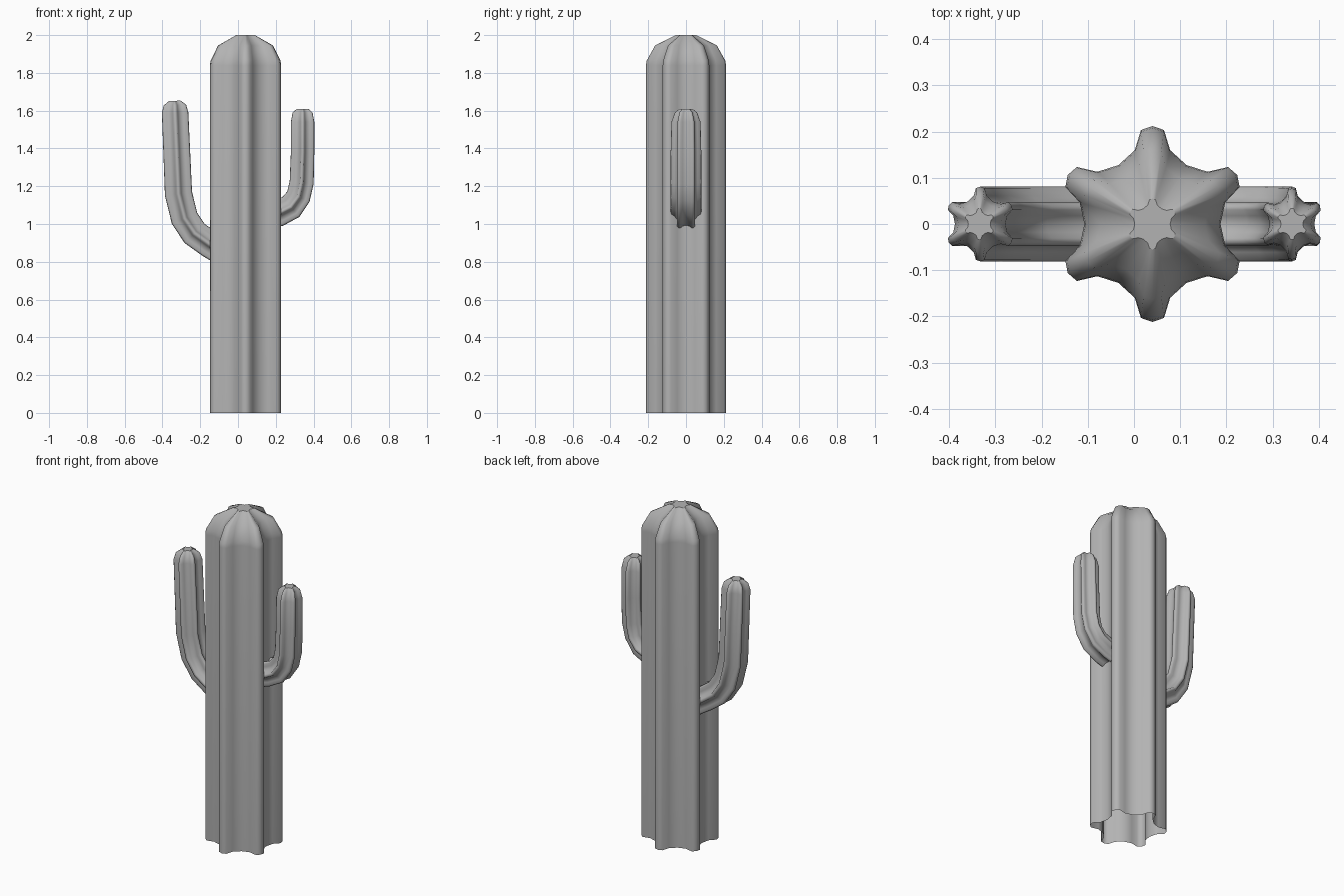
import bpy, bmesh, math
from mathutils import Vector

if "Cube" in bpy.data.objects:
    bpy.data.objects.remove(bpy.data.objects["Cube"])

# One rib of the six-ribbed cross-section: (angle from rib tip, radius)
RIB = [(-13.5, 0.775), (-7, 0.967), (0, 1.0), (7, 0.967), (13.5, 0.775), (30, 0.695)]

# Darker grey skin
skin = bpy.data.materials.new("dark_grey")
skin.diffuse_color = (0.45, 0.45, 0.45, 1)
skin.use_nodes = True
skin.node_tree.nodes["Principled BSDF"].inputs["Base Color"].default_value = skin.diffuse_color


def star_section(radius):
    pts = []
    for k in range(6):
        for offset, r in RIB:
            a = math.radians(90 + 60 * k + offset)
            pts.append((radius * r * math.cos(a), radius * r * math.sin(a)))
    return pts


def ribbed_stem(name, radius, path):
    """Sweep the ribbed section along (x, z, in-plane scale, y scale) stations; open base, flat cap."""
    bm = bmesh.new()
    section = star_section(radius)
    centres = [Vector((p[0], 0, p[1])) for p in path]
    rings = []
    for i, c in enumerate(centres):
        before = (c - centres[i - 1]).normalized() if i else None
        after = (centres[i + 1] - c).normalized() if i < len(path) - 1 else None
        before, after = before or after, after or before
        t = (before + after).normalized()
        mitre = 1 / max(t.dot(before), 0.5)
        side = Vector((t.z, 0, -t.x)) * mitre
        su, sv = path[i][2], path[i][3]
        rings.append([bm.verts.new(c + side * (u * su) + Vector((0, v * sv, 0)))
                      for u, v in section])
    n = len(section)
    for a, b in zip(rings, rings[1:]):
        for j in range(n):
            k = (j + 1) % n
            bm.faces.new((a[j], a[k], b[k], b[j])).smooth = True
    # Flat cap with a crisp rim
    cap = bm.faces.new(rings[-1])
    for e in cap.edges:
        e.smooth = False
    mesh = bpy.data.meshes.new(name)
    bm.to_mesh(mesh)
    bm.free()
    mesh.materials.append(skin)
    ob = bpy.data.objects.new(name, mesh)
    bpy.context.collection.objects.link(ob)
    return ob


# Main trunk with domed top
ribbed_stem("trunk", 0.212, [
    (0.04, 0, 1, 1), (0.04, 1.84, 1, 1), (0.04, 1.865, 0.98, 0.98),
    (0.04, 1.945, 0.77, 0.77), (0.04, 2.0, 0.26, 0.26)])

# Lower, longer arm on the left
ribbed_stem("left_arm", 0.081, [
    (-0.08, 0.85, 1, 1), (-0.15, 0.893, 1, 1), (-0.23, 0.95, 1, 1), (-0.283, 1.03, 1, 1),
    (-0.315, 1.16, 1, 1), (-0.333, 1.59, 0.97, 1), (-0.334, 1.63, 0.82, 0.82),
    (-0.335, 1.652, 0.42, 0.42)])

# Higher, shorter arm on the right
ribbed_stem("right_arm", 0.081, [
    (0.15, 1.04, 1, 1), (0.215, 1.058, 0.98, 1), (0.28, 1.09, 0.93, 1), (0.32, 1.145, 0.88, 1),
    (0.337, 1.22, 0.88, 1), (0.342, 1.38, 0.86, 1), (0.342, 1.54, 0.86, 0.95),
    (0.342, 1.59, 0.73, 0.73), (0.342, 1.61, 0.42, 0.42)])
